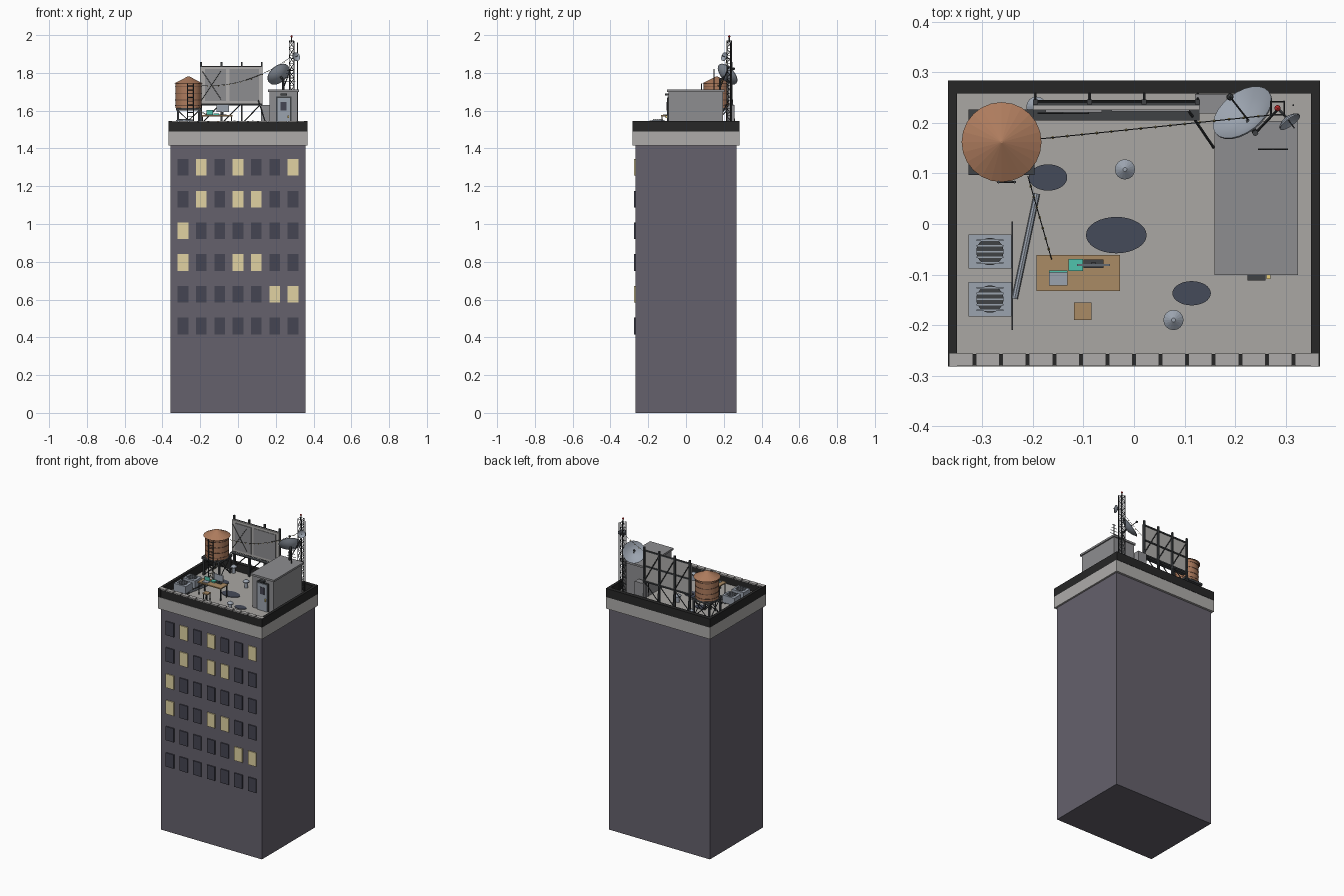
import bpy, bmesh, math
from mathutils import Vector, Matrix

if "Cube" in bpy.data.objects:
    bpy.data.objects.remove(bpy.data.objects["Cube"])

def mat(name, r, g, b):
    m = bpy.data.materials.new(name)
    m.diffuse_color = (r, g, b, 1)
    m.use_nodes = True
    m.node_tree.nodes["Principled BSDF"].inputs["Base Color"].default_value = m.diffuse_color
    return m

WALL = mat("wall", .13, .12, .15); STONE = mat("stone", .42, .41, .4); BLACK = mat("black", .02, .02, .02)
DARK = mat("dark_metal", .05, .055, .06); GLASS = mat("dark_glass", .06, .06, .085); LIT = mat("lit_glass", .75, .65, .36)
DECK = mat("deck", .4, .39, .37); GREY = mat("grey_paint", .27, .27, .28); WOOD = mat("wood", .4, .26, .13)
RUST = mat("copper", .42, .2, .11); BAND = mat("band", .16, .08, .05); STEEL = mat("steel", .33, .37, .43)
WATER = mat("water", .06, .07, .1); TEAL = mat("teal", .08, .55, .42); YELLOW = mat("bulb", .85, .65, .2)
RED = mat("red", .8, .04, .04)

# ---- helpers: every part is a list of primitives joined in one mesh
def part(name, material, *adders, smooth=False):
    bm = bmesh.new()
    for add in adders:
        add(bm)
    me = bpy.data.meshes.new(name)
    bm.to_mesh(me)
    bm.free()
    ob = bpy.data.objects.new(name, me)
    bpy.context.collection.objects.link(ob)
    me.materials.append(material)
    if smooth:
        bpy.ops.object.select_all(action='DESELECT')
        ob.select_set(True)
        bpy.context.view_layer.objects.active = ob
        bpy.ops.object.shade_smooth_by_angle(angle=math.radians(35))
    return ob

def box(x0, x1, y0, y1, z0, z1):
    m = Matrix.Translation(((x0+x1)/2, (y0+y1)/2, (z0+z1)/2)) @ Matrix.Diagonal((x1-x0, y1-y0, z1-z0, 1))
    return lambda bm: bmesh.ops.create_cube(bm, size=1, matrix=m)

def rod(a, b, r, n=6, r2=None):
    a, b = Vector(a), Vector(b)
    m = Matrix.Translation((a+b)/2) @ (b-a).to_track_quat('Z', 'Y').to_matrix().to_4x4()
    return lambda bm: bmesh.ops.create_cone(bm, cap_ends=True, segments=n, radius1=r,
                                            radius2=r if r2 is None else r2, depth=(b-a).length, matrix=m)

def cyl(x, y, z0, z1, r, n=24, r2=None):
    return rod((x, y, z0), (x, y, z1), r, n, r2)

def ball(p, r):
    return lambda bm: bmesh.ops.create_icosphere(bm, subdivisions=1, radius=r, matrix=Matrix.Translation(p))

def bowl(c, n, r, depth):
    # thin paraboloid shell opening along n, centred on c
    m = Matrix.Translation(c) @ Vector(n).to_track_quat('Z', 'Y').to_matrix().to_4x4()
    def add(bm):
        rings = []
        for t, off in ((.02, 0), (.35, 0), (.7, 0), (1, 0), (1, -.003), (.7, -.003), (.35, -.003), (.02, -.003)):
            rings.append([bm.verts.new(m @ Vector((r*t*math.cos(k*math.tau/24), r*t*math.sin(k*math.tau/24),
                                                   depth*(t*t-.5)+off))) for k in range(24)])
        for p, q in zip(rings, rings[1:]):
            for k in range(24):
                bm.faces.new((p[k-1], q[k-1], q[k], p[k]))
        bm.faces.new(rings[0])
        bm.faces.new(rings[-1][::-1])
        bmesh.ops.recalc_face_normals(bm, faces=bm.faces)
    return add

F = 1.495  # roof deck level

# ---- tower block
part("tower_walls", WALL, box(-.357, .357, -.268, .268, 0, 1.42))
part("cornice", STONE, box(-.368, .368, -.282, .282, 1.415, 1.49))
part("roof_deck", DECK, box(-.35, .35, -.265, .265, 1.48, F))
part("parapet", BLACK, box(-.368, -.35, -.282, .284, 1.49, 1.545), box(.35, .368, -.282, .284, 1.49, 1.545),
     box(-.35, .35, .258, .284, 1.49, 1.545), box(-.35, .35, -.28, -.257, 1.49, 1.54))
w = .736/14
part("coping_tiles", STONE, *[box(-.368+i*w+.003, -.368+(i+1)*w-.003, -.281, -.256, 1.54, 1.546) for i in range(14)])

# ---- windows
lit_cells = {(0, 1), (0, 3), (0, 6), (1, 1), (1, 3), (1, 4), (2, 0), (3, 0), (3, 3), (3, 4), (4, 5), (4, 6)}
def window(r, c):
    x, z = (c-3)*.097, 1.3-r*.168
    return box(x-.028, x+.028, -.275, -.26, z-.044, z+.044)
cells = [(r, c) for r in range(6) for c in range(7)]
part("dark_windows", GLASS, *[window(*k) for k in cells if k not in lit_cells])
part("lit_windows", LIT, *[window(*k) for k in cells if k in lit_cells])

# ---- water tank
tx, ty = -.262, .162
part("tank_barrel", RUST, cyl(tx, ty, 1.613, 1.745, .069), smooth=True)
part("tank_roof", RUST, cyl(tx, ty, 1.743, 1.782, .079, 24, .002))
part("tank_bands", BAND, *[cyl(tx, ty, z, z+.004, .0705) for z in (1.625, 1.655, 1.69, 1.725)])
legs = [(tx+i*.055, ty+j*.055) for i, j in ((-1, -1), (1, -1), (1, 1), (-1, 1))]
braces = [rod((*legs[i-1], a), (*legs[i], b), .0025) for i in range(4) for a, b in ((F, 1.6), (1.6, F))]
part("tank_stand", DARK, box(tx-.065, tx+.065, ty-.065, ty+.065, 1.6, 1.613),
     *[box(x-.005, x+.005, y-.005, y+.005, F, 1.605) for x, y in legs], *braces)
part("tank_ladder", DARK, *[rod((x, .083, F), (x, .083, 1.745), .003) for x in (-.268, -.236)],
     *[rod((-.268, .083, 1.51+i*.02), (-.236, .083, 1.51+i*.02), .002) for i in range(12)])

# ---- billboard
part("billboard_panel", STONE, box(-.2, .13, .226, .234, 1.635, 1.835))
part("billboard_poster", GREY, box(-.175, -.063, .221, .226, 1.65, 1.82), box(-.045, .11, .223, .226, 1.65, 1.82))
posts = [-.195, -.088, .02, .126]
frame = [box(x-.005, x+.005, .236, .246, F, 1.858) for x in posts]
frame += [box(-.2, .13, .234, .24, z, z+.008) for z in (1.632, 1.73, 1.829)]
frame += [rod((x, .24, 1.7), (x, .262, F), .003) for x in posts]
for a, b in zip(posts, posts[1:]):
    frame += [rod((a, .243, 1.53), (b, .243, 1.64), .003), rod((a, .243, 1.83), (b, .243, 1.64), .003)]
frame += [rod((-.19, .219, 1.66), (-.09, .219, 1.81), .0015), rod((-.19, .219, 1.81), (-.09, .219, 1.66), .0015)]
frame += [rod((.106, .227, 1.66), (.157, .152, 1.5), .003), box(-.2, .13, .205, .23, 1.628, 1.632)]
part("billboard_frame", DARK, *frame)

# ---- stair house
part("stair_house", GREY, box(.167, .316, -.093, .197, F, 1.7))
part("stair_house_roof", GREY, box(.159, .324, -.101, .204, 1.699, 1.711))
part("door_frame", DARK, box(.2, .283, -.097, -.09, F, 1.675))
part("door", STEEL, box(.208, .275, -.101, -.09, F, 1.667))
part("door_window", GLASS, box(.226, .257, -.103, -.1, 1.6, 1.645))
part("door_lamp", DARK, box(.225, .26, -.112, -.093, 1.68, 1.69))
part("door_handle", YELLOW, box(.262, .27, -.109, -.1, 1.56, 1.575))
part("cabinet", GREY, box(.121, .183, .219, .257, F, 1.63))

# ---- dishes
c, n = Vector((.22, .213, 1.787)), Vector((-.5, .64, .58)).normalized()
part("large_dish", STEEL, bowl(c, n, .067, .025), smooth=True)
tip = c + n*.06
part("dish_mount", DARK, rod(c-n*.012, (.24, .18, 1.76), .006), rod((.24, .18, 1.7), (.24, .18, 1.77), .006, 8),
     rod((.24, .18, 1.72), (.283, .225, 1.83), .003), rod(c-n*.01, tip, .002), ball(tip, .008))
c2, n2 = Vector((.306, .205, 1.885)), Vector((.55, -.75, .3)).normalized()
part("small_dish", STEEL, bowl(c2, n2, .024, .01), smooth=True)
part("small_dish_arm", DARK, rod(c2-n2*.006, (.285, .228, 1.875), .003), rod(c2, c2+n2*.02, .0015))

# ---- lattice mast
corners = [(.271, .216), (.297, .216), (.297, .242), (.271, .242)]
mast = [rod((x, y, F), (x, y, 1.97), .0025) for x, y in corners]
for k in range(12):
    z = F+k*.0395
    for i in range(4):
        p, q = corners[i-1], corners[i]
        mast += [rod((*p, z), (*q, z+.0395), .0015, 4), rod((*p, z+.0395), (*q, z+.0395), .0015, 4)]
mast += [rod((.284, .229, 1.96), (.284, .229, 1.99), .003), rod((.315, .235, F), (.315, .235, 1.96), .002)]
part("mast", DARK, *mast)
part("beacon", RED, ball((.284, .229, 1.993), .007))
part("aerial", DARK, rod((.275, .148, 1.7), (.275, .148, 1.82), .002),
     *[rod((.275-s, .148, z), (.275+s, .148, z), .0015) for s, z in ((.03, 1.755), (.025, 1.775), (.02, 1.795), (.015, 1.815))])

# ---- string lights
def string(name, a, b, sag, count):
    a, b = Vector(a), Vector(b)
    pts = [a.lerp(b, i/count) - Vector((0, 0, 4*sag*i/count*(1-i/count))) for i in range(count+1)]
    part(name+"_wire", DARK, *[rod(p, q, .001, 4) for p, q in zip(pts, pts[1:])])
    part(name+"_bulbs", YELLOW, *[ball(p-Vector((0, 0, .004)), .0032) for p in pts[1:-1]])
string("long_string", (-.19, .168, 1.735), (.275, .216, 1.88), .045, 16)
string("short_string", (-.21, .095, 1.63), (-.163, -.07, 1.585), .015, 8)

# ---- desk and stool
part("desk_top", WOOD, box(-.193, -.028, -.133, -.061, 1.57, 1.577))
part("desk_legs", DARK, *[box(x-.003, x+.003, y-.003, y+.003, F, 1.571) for x in (-.187, -.034) for y in (-.127, -.067)])
part("stool_seat", WOOD, box(-.119, -.084, -.19, -.155, 1.54, 1.546))
part("stool_legs", DARK, *[box(x-.002, x+.002, y-.002, y+.002, F, 1.541) for x in (-.115, -.088) for y in (-.186, -.159)])
part("monitor", STEEL, box(-.113, -.047, -.083, -.079, 1.593, 1.633))
part("monitor_stand", DARK, box(-.084, -.076, -.08, -.075, 1.575, 1.61), box(-.1, -.06, -.087, -.07, 1.576, 1.58))
part("laptop_base", STEEL, box(-.168, -.132, -.122, -.096, 1.577, 1.581))
part("laptop_screen", TEAL, box(-.168, -.132, -.096, -.092, 1.579, 1.604))
part("glowing_tray", TEAL, box(-.13, -.101, -.093, -.069, 1.577, 1.585))

# ---- cooling units and pipes
for i, y in enumerate((-.0545, -.1485)):
    part(f"cooling_unit_{i}", STEEL, box(-.327, -.242, y-.034, y+.034, F+.008, 1.55))
    part(f"cooling_feet_{i}", DARK, box(-.32, -.31, y-.03, y+.03, F, F+.01), box(-.26, -.25, y-.03, y+.03, F, F+.01))
    part(f"cooling_fan_{i}", DARK, cyl(-.285, y, 1.549, 1.553, .027))
    part(f"cooling_grille_{i}", STEEL, *[box(-.312, -.258, y+k*.011-.0015, y+k*.011+.0015, 1.553, 1.555) for k in (-2, -1, 0, 1, 2)])
part("side_rail", DARK, box(-.242, -.239, -.21, .005, F, 1.505))
part("pipe", STEEL, rod((-.236, -.148, 1.505), (-.192, .06, 1.505), .006, 8))

# ---- roof vents and puddles
for i, (x, y) in enumerate(((-.018, .108), (.078, -.19), (-.193, .232))):
    part(f"vent_{i}", STEEL, cyl(x, y, F, 1.535, .011, 12), cyl(x, y, 1.53, 1.535, .02, 16), cyl(x, y, 1.535, 1.547, .02, 16, .004))
for i, (x, y, a, b) in enumerate(((-.17, .092, .038, .026), (-.035, -.022, .06, .036), (.114, -.137, .038, .024))):
    p = part(f"puddle_{i}", WATER, cyl(0, 0, 0, .003, 1, 32))
    p.location, p.scale = (x, y, F), (a, b, 1)
